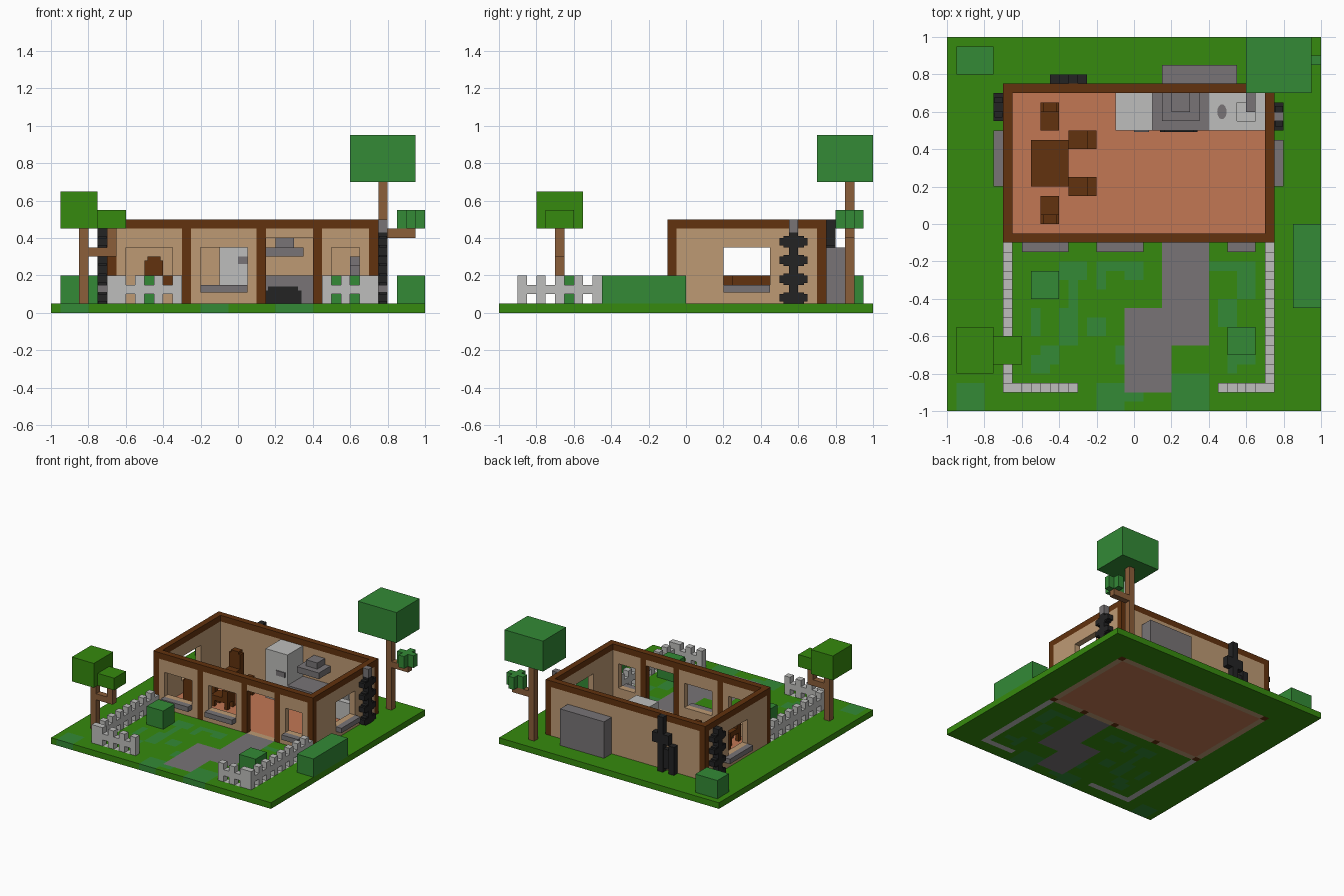
import bpy, bmesh, math
from mathutils import Matrix

cube = bpy.data.objects.get("Cube")
if cube:
    bpy.data.objects.remove(cube, do_unlink=True)


def material(name, rgb):
    lin = [(c / 255 / 12.92) if c < 11 else ((c / 255 + 0.055) / 1.055) ** 2.4 for c in rgb]
    m = bpy.data.materials.new(name)
    m.use_nodes = True
    m.diffuse_color = (*lin, 1)
    b = next(n for n in m.node_tree.nodes if n.type == 'BSDF_PRINCIPLED')
    b.inputs["Base Color"].default_value = (*lin, 1)
    return m


GRASS = material("grass_green", (54, 138, 14))
LEAF = material("leaf_green", (51, 138, 54))
DARK = material("dark_wood", (98, 50, 14))
TAN = material("tan_plaster", (190, 154, 116))
FLOOR = material("clay_floor", (194, 119, 84))
GREY = material("stone_grey", (120, 116, 118))
PALE = material("pale_grey", (190, 190, 188))
BLACK = material("soot_black", (35, 35, 36))
TRUNK = material("trunk_brown", (139, 94, 58))


def finish(name, bm, mats):
    me = bpy.data.meshes.new(name)
    bm.to_mesh(me)
    bm.free()
    ob = bpy.data.objects.new(name, me)
    bpy.context.collection.objects.link(ob)
    for m in mats:
        me.materials.append(m)
    return ob


def boxes(name, mat, *specs):
    """One object from boxes given as (x0, x1, y0, y1, z0, z1)."""
    bm = bmesh.new()
    for x0, x1, y0, y1, z0, z1 in specs:
        mx = Matrix.Translation(((x0 + x1) / 2, (y0 + y1) / 2, (z0 + z1) / 2)) \
            @ Matrix.Diagonal((x1 - x0, y1 - y0, z1 - z0, 1))
        bmesh.ops.create_cube(bm, size=1, matrix=mx)
    return finish(name, bm, [mat])


# Ground slab: cells coloured by rectangles, in steps of 0.05 (x0, x1, y0, y1)
patches = [(-8, -5, -6, -4), (-7, -6, -10, -6), (-8, -6, -13, -9), (-11, -10, -12, -9),
           (-10, -8, -15, -13), (-11, -9, -16, -14), (-4, -3, -7, -4), (-3, 1, -5, -4),
           (-1, 1, -6, -4), (-5, -3, -12, -10), (-2, -1, -15, -13), (8, 13, -5, -4),
           (11, 13, -8, -4), (9, 11, -11, -8), (10, 11, -16, -13), (11, 13, -15, -14),
           (-4, -1, -20, -17), (-2, 1, -19, -18), (4, 8, -20, -16), (-19, -16, -20, -17)]
path = [(3, 8, -13, -2), (-1, 4, -18, -9)]
fence = [(-14, -13, -18, -2), (14, 15, -18, -2), (-14, -6, -18, -17), (9, 15, -18, -17)]
posts = [(x, x + 1, y, y + 1) for x in (-14, 14) for y in (-2, 14)]
posts += [(x, x + 1, -2, -1) for x in (-6, 2, 8)]
layers = [(1, patches), (2, path), (3, fence), (4, [(-14, 15, -2, 15)]),
          (5, [(-13, 14, -1, 14)]), (6, posts)]
bm = bmesh.new()
bmesh.ops.create_grid(bm, x_segments=40, y_segments=40, size=1,
                      matrix=Matrix.Translation((0, 0, 0.05)))
for f in bm.faces:
    c = f.calc_center_median() * 20
    for idx, rects in layers:
        if any(a < c.x < b and d < c.y < e for a, b, d, e in rects):
            f.material_index = idx
ground = finish("ground", bm, [GRASS, LEAF, GREY, PALE, TAN, FLOOR, DARK])
mod = ground.modifiers.new("thickness", 'SOLIDIFY')
mod.thickness = 0.05
mod.offset = -1

# House frame: posts and ring beam
boxes("frame_posts", DARK, *[(a / 20, b / 20, c / 20, d / 20, 0.05, 0.45) for a, b, c, d in posts])
boxes("ring_beam", DARK, (-0.7, 0.75, -0.1, -0.05, 0.45, 0.5), (-0.7, 0.75, 0.7, 0.75, 0.45, 0.5),
      (-0.7, -0.65, -0.05, 0.7, 0.45, 0.5), (0.7, 0.75, -0.05, 0.7, 0.45, 0.5))


# Wall panels, each with an optional opening (start, end, bottom, top)
def panel(name, axis, pos, a, b, hole=None):
    if hole:
        h0, h1, z0, z1 = hole
        parts = [(a, h0, 0.05, 0.45), (h1, b, 0.05, 0.45), (h0, h1, 0.05, z0), (h0, h1, z1, 0.45)]
    else:
        parts = [(a, b, 0.05, 0.45)]
    parts = [p for p in parts if p[1] - p[0] > 0.001 and p[3] - p[2] > 0.001]
    boxes(name, TAN, *[(s, e, pos, pos + 0.05, l, t) if axis == 'x' else (pos, pos + 0.05, s, e, l, t)
                       for s, e, l, t in parts])


panel("front_wall_dining", 'x', -0.1, -0.65, -0.3, (-0.6, -0.35, 0.15, 0.35))
panel("front_wall_middle", 'x', -0.1, -0.25, 0.1, (-0.2, 0.05, 0.15, 0.35))
panel("front_wall_door", 'x', -0.1, 0.15, 0.4, (0.15, 0.4, 0.05, 0.4))
panel("front_wall_sink", 'x', -0.1, 0.45, 0.7, (0.5, 0.65, 0.15, 0.35))
panel("back_wall", 'x', 0.7, -0.65, 0.7)
panel("right_wall", 'y', -0.7, -0.05, 0.7, (0.2, 0.45, 0.15, 0.35))
panel("left_wall", 'y', 0.7, -0.05, 0.7, (0.2, 0.45, 0.15, 0.35))

# Window sills
sills = [(a, b, -0.15, -0.1, 0.11, 0.15) for a, b in ((-0.6, -0.35), (-0.2, 0.05), (0.5, 0.65))]
boxes("window_sills", GREY, *sills, (-0.75, -0.7, 0.2, 0.5, 0.11, 0.15),
      (0.75, 0.8, 0.2, 0.45, 0.11, 0.15))

# Kitchen
boxes("fridge", PALE, (-0.1, 0.1, 0.5, 0.7, 0.05, 0.45))
boxes("fridge_handle", GREY, (0.0, 0.08, 0.492, 0.5, 0.26, 0.3))
boxes("stove", GREY, (0.1, 0.4, 0.5, 0.7, 0.05, 0.2))
boxes("oven_door", BLACK, (0.14, 0.34, 0.492, 0.5, 0.05, 0.12), (0.16, 0.32, 0.492, 0.5, 0.12, 0.14))
boxes("extractor_hood", GREY, (0.15, 0.35, 0.55, 0.7, 0.3, 0.35), (0.2, 0.3, 0.6, 0.7, 0.35, 0.4))
boxes("sink_counter", PALE, (0.4, 0.7, 0.5, 0.7, 0.05, 0.15), (0.4, 0.55, 0.5, 0.7, 0.15, 0.2),
      (0.65, 0.7, 0.5, 0.7, 0.15, 0.2), (0.55, 0.65, 0.5, 0.55, 0.15, 0.2),
      (0.55, 0.65, 0.65, 0.7, 0.15, 0.2))
boxes("tap", GREY, (0.6, 0.65, 0.65, 0.7, 0.2, 0.3), (0.6, 0.65, 0.6, 0.65, 0.25, 0.3))
bm = bmesh.new()
bmesh.ops.create_cone(bm, cap_ends=True, segments=16, radius1=1, radius2=1, depth=1,
                      matrix=Matrix.Translation((0.47, 0.6, 0.203)) @ Matrix.Diagonal((0.025, 0.04, 0.006, 1)))
finish("counter_plate", bm, [GREY])


# Dining furniture
def legs(x0, x1, y0, y1, top, w):
    return [(x, x + w, y, y + w, 0.05, top) for x in (x0, x1 - w) for y in (y0, y1 - w)]


boxes("table", DARK, (-0.55, -0.35, 0.2, 0.45, 0.15, 0.2), *legs(-0.55, -0.35, 0.2, 0.45, 0.15, 0.04))
for name, y0, b0 in (("chair_back_end", 0.5, 0.6), ("chair_front_end", 0.0, 0.0)):
    boxes(name, DARK, (-0.5, -0.4, y0, y0 + 0.15, 0.12, 0.16), *legs(-0.5, -0.4, y0, y0 + 0.15, 0.12, 0.03),
          (-0.5, -0.4, b0, b0 + 0.05, 0.16, 0.28), (-0.485, -0.415, b0, b0 + 0.05, 0.28, 0.3))
for name, y0 in (("stool_back", 0.4), ("stool_front", 0.15)):
    boxes(name, DARK, (-0.35, -0.2, y0, y0 + 0.1, 0.1, 0.14), *legs(-0.35, -0.2, y0, y0 + 0.1, 0.1, 0.03),
          (-0.25, -0.2, y0, y0 + 0.1, 0.14, 0.2))


# Ringed drain pipes on both sides
def pipe(name, x, y, top):
    specs = [(x, x + 0.05, y - 0.025, y + 0.025, 0.05, top)]
    for z in (0.08, 0.18, 0.28, 0.38):
        specs += [(x, x + 0.05, y - 0.075, y + 0.075, z - 0.02, z + 0.02),
                  (x + 0.003, x + 0.047, y - 0.055, y + 0.055, z - 0.03, z + 0.03)]
    boxes(name, BLACK, *specs)


pipe("left_pipe", 0.75, 0.575, 0.43)
boxes("left_pipe_cap", GREY, (0.75, 0.8, 0.55, 0.6, 0.43, 0.5))
pipe("right_pipe", -0.75, 0.625, 0.45)

# Back wall fittings
boxes("back_pipe", BLACK, (-0.35, -0.3, 0.75, 0.8, 0.05, 0.5), (-0.4, -0.25, 0.75, 0.8, 0.28, 0.36),
      (-0.45, -0.4, 0.75, 0.8, 0.05, 0.28), (-0.4, -0.35, 0.75, 0.79, 0.08, 0.24))
boxes("utility_box", GREY, (0.15, 0.55, 0.75, 0.85, 0.05, 0.35))

# Picket fence: low rails with pickets every 0.1
rails = [(a / 20, b / 20, c / 20, d / 20, 0.1, 0.15) for a, b, c, d in fence]
pickets = [(x, x + 0.05, -0.9 + 0.1 * k, -0.85 + 0.1 * k, 0.05, 0.2) for x in (-0.7, 0.7) for k in range(8)]
pickets += [(x, x + 0.05, -0.9, -0.85, 0.05, 0.2) for x in (-0.65, -0.55, -0.45, -0.35, 0.45, 0.55, 0.65)]
boxes("fence_rails", PALE, *rails)
boxes("fence_pickets", PALE, *pickets)

# Tall tree at the back
boxes("tall_tree_trunk", TRUNK, (0.75, 0.8, 0.85, 0.9, 0.05, 0.7), (0.8, 0.95, 0.85, 0.9, 0.4, 0.45))
boxes("tall_tree_crown", LEAF, (0.6, 0.95, 0.7, 1, 0.7, 0.95))
boxes("tall_tree_leaf_cluster", LEAF, (0.9, 0.95, 0.8, 0.95, 0.45, 0.55), (0.85, 0.9, 0.85, 0.9, 0.45, 0.55),
      (0.95, 1, 0.85, 0.9, 0.45, 0.55))

# Small tree at the front
boxes("small_tree_trunk", TRUNK, (-0.85, -0.8, -0.7, -0.65, 0.05, 0.45),
      (-0.8, -0.65, -0.7, -0.65, 0.3, 0.35), (-0.7, -0.65, -0.7, -0.65, 0.35, 0.45))
boxes("small_tree_crowns", GRASS, (-0.95, -0.75, -0.8, -0.55, 0.45, 0.65),
      (-0.75, -0.6, -0.75, -0.6, 0.45, 0.55))

# Bushes and hedge
boxes("back_bush", LEAF, (-0.95, -0.75, 0.8, 0.95, 0.05, 0.2))
boxes("hedge", LEAF, (0.85, 1, -0.45, 0, 0.05, 0.2))
boxes("lawn_bush_right", LEAF, (-0.55, -0.4, -0.4, -0.25, 0.05, 0.2))
boxes("lawn_bush_left", LEAF, (0.5, 0.65, -0.7, -0.55, 0.05, 0.2))
